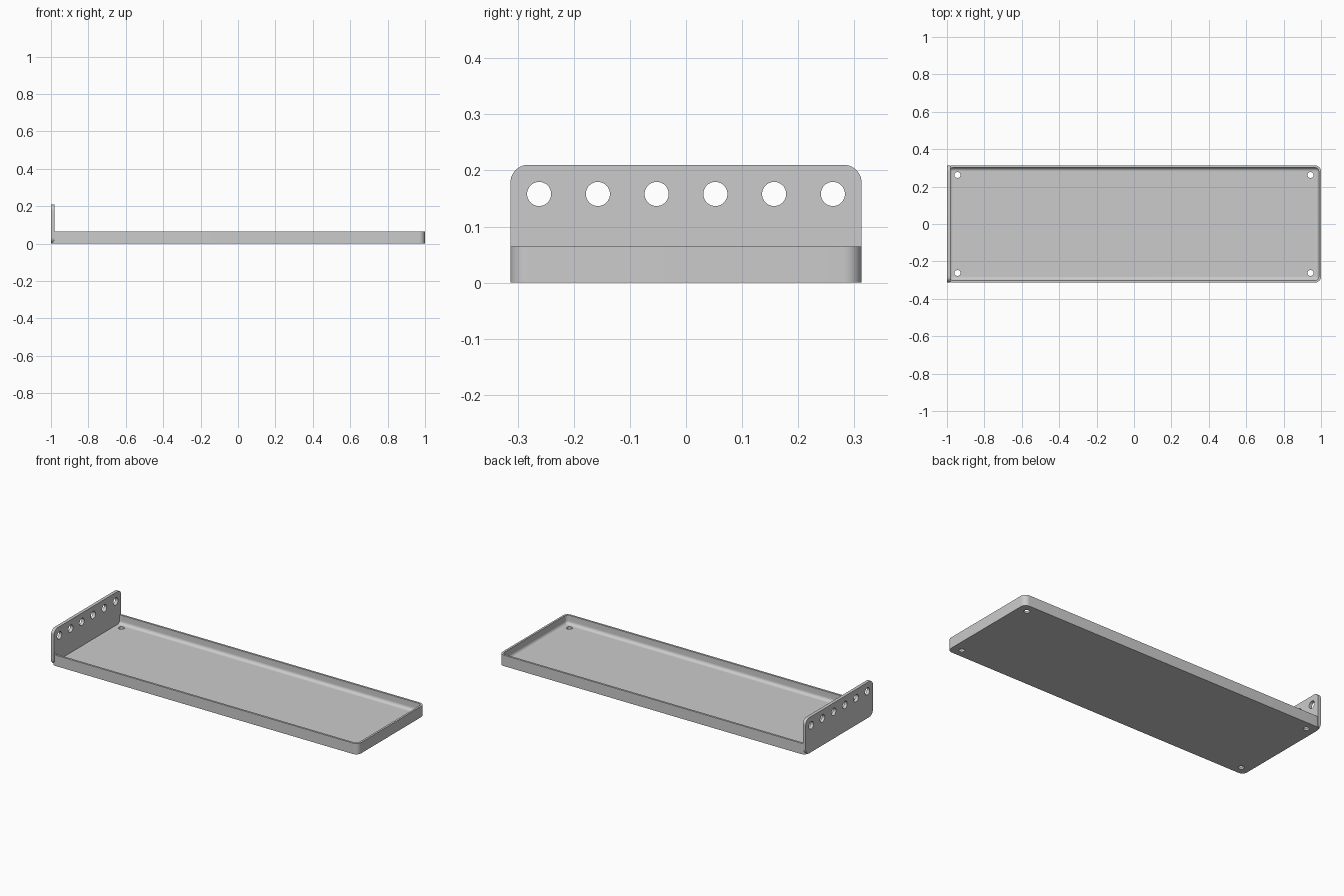
import bpy, bmesh, math
from mathutils import Matrix

if "Cube" in bpy.data.objects:
    bpy.data.objects.remove(bpy.data.objects["Cube"], do_unlink=True)

grey = bpy.data.materials.new("plain grey")
grey.use_nodes = True
colour = (0.6, 0.6, 0.6, 1)
grey.diffuse_color = colour
grey.node_tree.nodes["Principled BSDF"].inputs["Base Color"].default_value = colour


def rounded_rect(half_w, half_h, radius, steps=10):
    """Outline points of a rectangle with round corners."""
    points = []
    for i, (sx, sy) in enumerate([(1, 1), (-1, 1), (-1, -1), (1, -1)]):
        for k in range(steps + 1):
            a = math.radians(90) * (i + k / steps)
            points.append((sx * (half_w - radius) + radius * math.cos(a),
                           sy * (half_h - radius) + radius * math.sin(a)))
    return points


def lofted(name, rings):
    """Join equal rings of points in order and cap both ends."""
    bm = bmesh.new()
    loops = [[bm.verts.new(p) for p in ring] for ring in rings]
    for a, b in zip(loops, loops[1:]):
        for i in range(len(a)):
            j = (i + 1) % len(a)
            bm.faces.new((a[i], a[j], b[j], b[i]))
    bm.faces.new(loops[0][::-1])
    bm.faces.new(loops[-1])
    bmesh.ops.recalc_face_normals(bm, faces=bm.faces)
    return to_object(name, bm)


def to_object(name, bm):
    mesh = bpy.data.meshes.new(name)
    bm.to_mesh(mesh)
    bm.free()
    mesh.materials.append(grey)
    obj = bpy.data.objects.new(name, mesh)
    bpy.context.collection.objects.link(obj)
    return obj


def drill(obj, centres, radius, axis):
    """Cut round holes along an axis, then smooth the curved faces."""
    bm = bmesh.new()
    turn = Matrix.Rotation(math.radians(90), 4, "Y") if axis == "X" else Matrix()
    for c in centres:
        bmesh.ops.create_cone(bm, cap_ends=True, segments=40, radius1=radius,
                              radius2=radius, depth=0.1,
                              matrix=Matrix.Translation(c) @ turn)
    cutter = to_object("hole_cutter", bm)
    cutter.hide_render = True
    mod = obj.modifiers.new("holes", "BOOLEAN")
    mod.operation, mod.solver, mod.object = "DIFFERENCE", "EXACT", cutter
    bpy.ops.object.select_all(action="DESELECT")
    obj.select_set(True)
    bpy.context.view_layer.objects.active = obj
    bpy.ops.object.modifier_apply(modifier=mod.name)
    bpy.data.objects.remove(cutter, do_unlink=True)
    bpy.ops.object.shade_smooth_by_angle(angle=math.radians(30))


LENGTH, DEPTH, RIM = 1.0, 0.313, 0.064     # half length, half depth, rim height
CORNER, WALL, FLOOR, FILLET = 0.032, 0.012, 0.012, 0.019

# Tray: outer wall, rim, inner wall, filleted floor as (inset, height) steps
profile = [(0, 0), (0, RIM), (WALL, RIM)]
for k in range(9):
    a = math.radians(90) * k / 8
    profile.append((WALL + FILLET * (1 - math.cos(a)),
                    FLOOR + FILLET * (1 - math.sin(a))))
tray = lofted("tray", [
    [(x, y, z) for x, y in rounded_rect(LENGTH - d, DEPTH - d, CORNER - d)]
    for d, z in profile])
drill(tray, [(sx * 0.944, sy * 0.262, 0) for sx in (-1, 1) for sy in (-1, 1)],
      0.016, "Z")

# Upright end plate with a row of six holes
HALF = 0.105
outline = rounded_rect(DEPTH, HALF, CORNER)
end_plate = lofted("end_plate", [
    [(x, y, z + HALF) for y, z in outline] for x in (-1.0, -0.981)])
drill(end_plate, [(-0.99, (i - 2.5) * 0.1047, 0.158) for i in range(6)],
      0.0215, "X")
